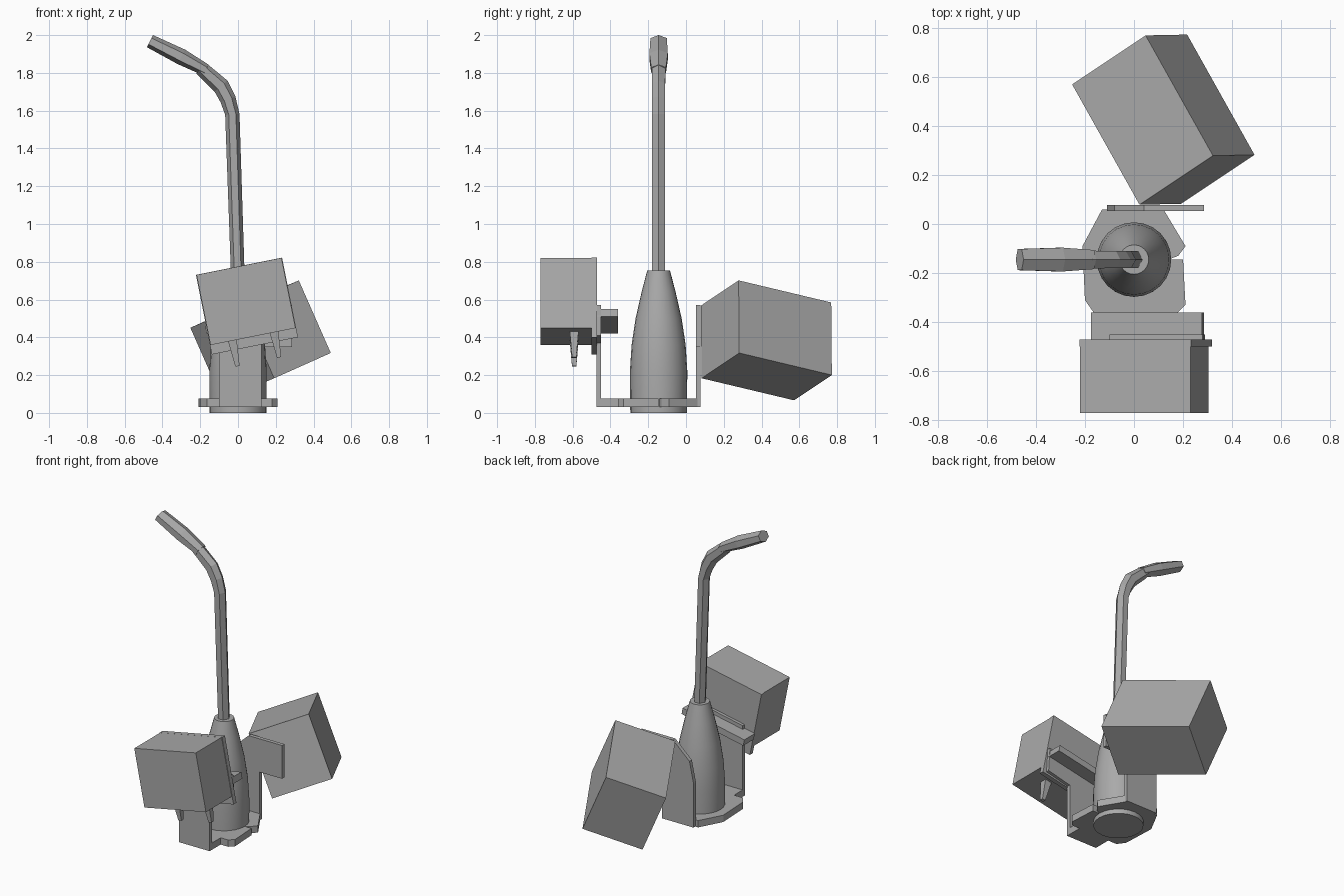
import bpy, bmesh, math
from mathutils import Vector, Matrix

cube = bpy.data.objects.get("Cube")
if cube:
    bpy.data.objects.remove(cube, do_unlink=True)

grey = bpy.data.materials.new("plain grey")
grey.use_nodes = True
COLOUR = (0.4, 0.4, 0.4, 1)
grey.diffuse_color = COLOUR
grey.node_tree.nodes["Principled BSDF"].inputs["Base Color"].default_value = COLOUR

COLUMN_Y = -0.145
TILT = Matrix.Rotation(math.radians(-11.3), 4, 'Y')


def finish(name, bm, smooth=False):
    bmesh.ops.recalc_face_normals(bm, faces=bm.faces)
    mesh = bpy.data.meshes.new(name)
    bm.to_mesh(mesh)
    bm.free()
    mesh.materials.append(grey)
    obj = bpy.data.objects.new(name, mesh)
    bpy.context.collection.objects.link(obj)
    if smooth:
        bpy.ops.object.select_all(action='DESELECT')
        obj.select_set(True)
        bpy.context.view_layer.objects.active = obj
        bpy.ops.object.shade_smooth_by_angle(angle=math.radians(40))
    return obj


def box(name, matrix, size):
    bm = bmesh.new()
    bmesh.ops.create_cube(bm, size=1, matrix=matrix @ Matrix.Diagonal((*size, 1)))
    return finish(name, bm)


def prism(name, points, depth):
    """Extrude a closed outline along depth."""
    bm = bmesh.new()
    face = bm.faces.new([bm.verts.new(p) for p in points])
    out = bmesh.ops.extrude_face_region(bm, geom=[face])
    moved = [v for v in out["geom"] if isinstance(v, bmesh.types.BMVert)]
    bmesh.ops.translate(bm, verts=moved, vec=depth)
    return finish(name, bm)


def loft(name, rings, smooth=False):
    """Skin a list of equal rings and cap both ends."""
    bm = bmesh.new()
    loops = [[bm.verts.new(p) for p in ring] for ring in rings]
    n = len(loops[0])
    for a, b in zip(loops, loops[1:]):
        for i in range(n):
            j = (i + 1) % n
            bm.faces.new((a[i], a[j], b[j], b[i]))
    bm.faces.new(loops[0])
    bm.faces.new(loops[-1])
    return finish(name, bm, smooth)


def hex_tube(name, sections):
    """Six-sided tube in the xz plane: x, z, half height, half width."""
    rings = []
    last = len(sections) - 1
    for i, (x, z, h, w) in enumerate(sections):
        a, b = sections[max(i - 1, 0)], sections[min(i + 1, last)]
        d = Vector((b[0] - a[0], 0, b[1] - a[1])).normalized()
        normal = Vector((-d.z, 0, d.x))
        ring = []
        for k in range(6):
            t = k * math.pi / 3
            ring.append(Vector((x, COLUMN_Y, z)) + normal * h * math.cos(t)
                        + Vector((0, w * math.sin(t), 0)))
        rings.append(ring)
    return loft(name, rings)


# Tapered round column
profile = [(0, .15), (.22, .152), (.36, .143), (.5, .122), (.64, .09), (.755, .06)]
circle = [k * math.tau / 24 for k in range(24)]
loft("column", [[(r * math.cos(t), COLUMN_Y + r * math.sin(t), z) for t in circle]
                for z, r in profile], smooth=True)

# Leaning pole with a bent neck, and the lamp head
hex_tube("pole", [(0, .7, .036, .04), (-.03, 1.58, .038, .04), (-.053, 1.66, .042, .04),
                  (-.09, 1.73, .045, .04), (-.195, 1.825, .038, .042)])
hex_tube("lamp_head", [(-.17, 1.815, .032, .045), (-.3, 1.885, .043, .056),
                       (-.466, 1.968, .036, .05)])

# Base collar, split on one side, with a tab reaching to the front
outline = [(-.13, .06), (.12, .06), (.21, -.09), (.18, -.13), (.14, -.145), (.2, -.145),
           (.21, -.33), (.18, -.36), (.125, -.36), (.125, -.475), (-.1, -.475),
           (-.1, -.36), (-.165, -.36), (-.2, -.31), (-.21, -.09)]
prism("base_collar", [(x, y, .03) for x, y in outline], (0, 0, .045))

# Upright brackets
back = [(-.11, .03), (.12, .03), (.12, .35), (.285, .35), (.285, .57),
        (.04, .57), (-.08, .46), (-.11, .32)]
prism("back_bracket", [(x, .053, z) for x, z in back], (0, .025, 0))
front = [(-.1, .03), (.125, .03), (.125, .37), (.29, .41), (.28, .57), (.1, .54), (-.1, .5)]
prism("front_bracket", [(x, -.475, z) for x, z in front], (0, .025, 0))

# Front container, tilted, with its back plate, rear rail and two pegs
FRONT = Matrix.Translation((.0425, -.635, .59)) @ TILT
box("front_container", FRONT, (.459, .27, .379))
box("front_container_back_plate",
    FRONT @ Matrix.Translation((0, .15, -.025)), (.465, .03, .43))
box("front_rail", Matrix.Translation((.055, -.415, .485)) @ TILT, (.46, .11, .042))
for side, x, z in (("right", -.02, .335), ("left", .2, .382)):
    bm = bmesh.new()
    bmesh.ops.create_cone(bm, cap_ends=True, segments=4, radius1=.016, radius2=.038,
                          depth=.18, matrix=Matrix.Translation((x, -.592, z)) @ TILT
                          @ Matrix.Rotation(math.pi / 4, 4, 'Z'))
    finish("peg_" + side, bm)

# Back container, turned on all axes
axes = [Vector((.3, .2, .134)).normalized(), Vector((.275, -.49, .117)).normalized()]
axes.append(axes[0].cross(axes[1]).normalized())
axes[1] = axes[2].cross(axes[0])
turn = Matrix(axes).transposed().to_4x4()
box("back_container", Matrix.Translation((.1195, .4255, .384)) @ turn, (.384, .574, .42))
